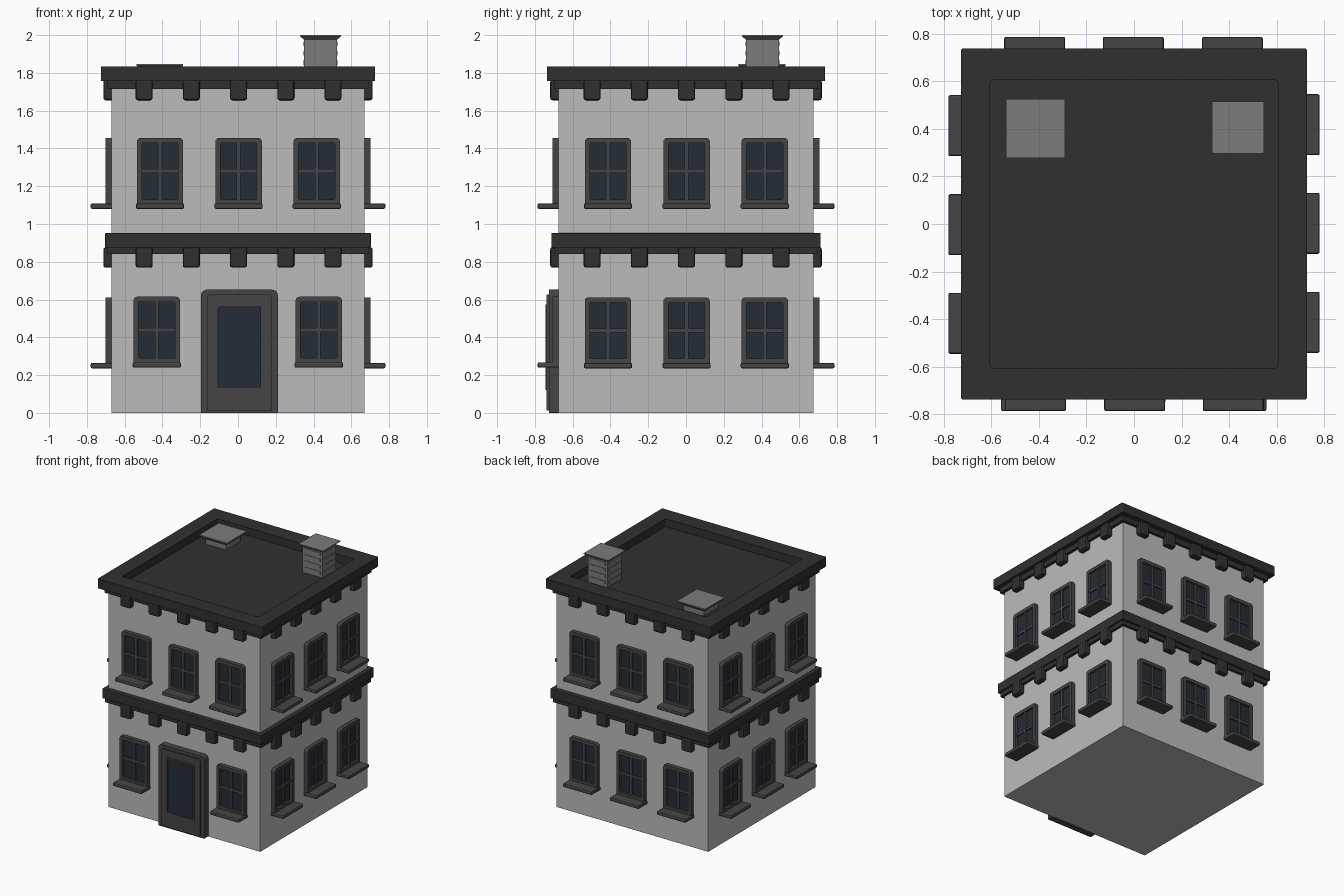
import bpy, bmesh, math
from mathutils import Matrix, Vector

if "Cube" in bpy.data.objects:
    bpy.data.objects.remove(bpy.data.objects["Cube"])


def material(name, rgb):
    m = bpy.data.materials.new(name)
    m.diffuse_color = (*rgb, 1)
    m.use_nodes = True
    m.node_tree.nodes["Principled BSDF"].inputs["Base Color"].default_value = m.diffuse_color
    return m


WALL = material("wall_grey", (0.50, 0.50, 0.50))
DARK = material("dark_trim", (0.03, 0.03, 0.03))
FRAME = material("frame_grey", (0.06, 0.06, 0.06))
GLASS = material("dark_glass", (0.018, 0.025, 0.035))
METAL = material("vent_grey", (0.2, 0.2, 0.2))


class Part:
    """Collects primitives into one mesh; faces remember their material slot."""
    def __init__(self, *mats):
        self.bm, self.mats = bmesh.new(), mats

    def box(self, lo, hi, slot=0, bevel=0.0, flare=1.0):
        lo, hi = Vector(lo), Vector(hi)
        tmp = bmesh.new()
        bmesh.ops.create_cube(tmp, size=1)
        for v in tmp.verts:
            k = 1.0 if v.co.z > 0 else flare      # flare narrows the underside
            v.co = (lo + hi) / 2 + Vector((v.co.x * k * (hi - lo).x,
                                           v.co.y * k * (hi - lo).y, v.co.z * (hi - lo).z))
        if bevel:
            bmesh.ops.bevel(tmp, geom=tmp.edges[:], offset=bevel, segments=2,
                            profile=0.5, affect='EDGES')
        for f in tmp.faces:
            f.material_index = slot
        mesh = bpy.data.meshes.new("tmp")
        tmp.to_mesh(mesh)
        tmp.free()
        self.bm.from_mesh(mesh)
        bpy.data.meshes.remove(mesh)

    def plate(self, outer, y0, y1, inner=None, slot=0):
        """Outline in x-z extruded along y, optionally with a hole."""
        bm = self.bm
        loops = [[bm.verts.new((x, y, z)) for x, z in o]
                 for o in (outer, inner) if o for y in (y0, y1)]
        n = len(outer)
        pairs = [(0, 1)] if not inner else [(0, 1), (1, 3), (3, 2), (2, 0)]
        faces = []
        for a, b in pairs:
            for i in range(n):
                j = (i + 1) % n
                faces.append(bm.faces.new((loops[a][i], loops[a][j], loops[b][j], loops[b][i])))
        if not inner:
            faces += [bm.faces.new(loops[0]), bm.faces.new(loops[1])]
        for f in faces:
            f.material_index = slot

    def mesh(self, name):
        bmesh.ops.recalc_face_normals(self.bm, faces=self.bm.faces[:])
        me = bpy.data.meshes.new(name)
        self.bm.to_mesh(me)
        self.bm.free()
        for m in self.mats:
            me.materials.append(m)
        return me


def place(name, mesh, matrix=Matrix()):
    ob = bpy.data.objects.new(name, mesh)
    bpy.context.collection.objects.link(ob)
    ob.matrix_world = matrix
    return ob


def outline(x, z, hx, hz, r_low=0.003, r_top=0.003, n=4):
    """Rounded rectangle centred on x, z with half sizes hx, hz."""
    pts = []
    for sx, sz, start in ((-1, -1, 180), (1, -1, 270), (1, 1, 0), (-1, 1, 90)):
        r = r_low if sz < 0 else r_top
        for i in range(n):
            a = math.radians(start + 90 * i / (n - 1))
            pts.append((x + sx * (hx - r) + r * math.cos(a), z + sz * (hz - r) + r * math.sin(a)))
    return pts


# Wall-local frame: u along x, outward is -y, z up; side 0 front, 1 right, 2 back, 3 left
HX, HY = 0.67, 0.676


def on_wall(side, u, z):
    return (Matrix.Rotation(side * math.pi / 2, 4, 'Z')
            @ Matrix.Translation((u, -(HY if side % 2 == 0 else HX), z)))


# Main walls
p = Part(WALL)
p.box((-HX, -HY, 0), (HX, HY, 1.74))
place("walls", p.mesh("walls"))

# Floor band between the storeys
p = Part(DARK)
p.box((-0.703, -0.713, 0.875), (0.703, 0.713, 0.952), bevel=0.004)
p.box((-0.69, -0.696, 0.841), (0.69, 0.696, 0.88))
place("storey_band", p.mesh("storey_band"))

# Roof deck, which also forms the lower cornice step
p = Part(DARK)
p.box((-0.692, -0.698, 1.716), (0.692, 0.698, 1.77))
place("roof_deck", p.mesh("roof_deck"))

# Raised parapet ring around the deck
p = Part(DARK)
p.plate(outline(0, 0, 0.726, 0.737, 0.008, 0.008), 1.758, 1.833,
        inner=outline(0, 0, 0.604, 0.604, 0.01, 0.01))
place("parapet", p.mesh("parapet"), Matrix.Rotation(math.pi / 2, 4, 'X'))

# Cornice brackets, five per wall and storey
p = Part(DARK)
p.box((-0.045, -0.043, 0), (0.045, 0.02, 0.108), bevel=0.012)
bracket = p.mesh("bracket")
for side in range(4):
    for z in (0.769, 1.655):
        for i in range(-2, 3):
            place("bracket", bracket, on_wall(side, i * 0.25 + 0.003, z))

# Window: frame, glazing bars, glass and sill, with z = 0 at the sill underside
p = Part(FRAME, GLASS)
mid = 0.2
p.plate(outline(0, mid, 0.123, 0.176, 0.005, 0.02), -0.032, 0.01,
        inner=outline(0, mid, 0.096, 0.149, 0.004, 0.006))
p.box((-0.01, -0.025, 0.05), (0.01, 0, 0.35))
p.box((-0.097, -0.024, mid - 0.01), (0.097, 0, mid + 0.01))
p.box((-0.1, -0.014, 0.05), (0.1, 0.005, 0.35), slot=1)
p.box((-0.128, -0.11, 0), (0.128, 0.01, 0.029), bevel=0.008)
window = p.mesh("window")
for side in range(4):
    for u in (-0.413, 0.003, 0.417):
        place("upper_window", window, on_wall(side, u, 1.08))
        if side:
            place("lower_window", window, on_wall(side, u, 0.236))
for u in (-0.43, 0.428):
    place("lower_window", window, on_wall(0, u, 0.239))

# Front door: surround, stepped panel, glazing ring and glass
p = Part(FRAME, GLASS)
p.plate(outline(0, 0.326, 0.204, 0.326, 0.003, 0.03), -0.05, 0.01)
p.plate(outline(0, 0.32, 0.172, 0.308, 0.003, 0.02), -0.062, -0.04,
        inner=outline(0, 0.348, 0.118, 0.218))
p.plate(outline(0, 0.348, 0.126, 0.226), -0.069, -0.045,
        inner=outline(0, 0.348, 0.112, 0.212))
p.box((-0.113, -0.06, 0.135), (0.113, -0.045, 0.561), slot=1)
place("front_door", p.mesh("front_door"), on_wall(0, 0.007, 0))

# Louvred roof vent
p = Part(METAL)
p.box((-0.087, -0.087, 1.76), (0.087, 0.087, 1.985))
p.box((-0.109, -0.109, 1.978), (0.109, 0.109, 1.993), flare=0.82)
p.box((-0.109, -0.109, 1.993), (0.109, 0.109, 2.0))
for z in (1.805, 1.855, 1.905, 1.955):
    p.box((-0.091, -0.07, z - 0.012), (0.091, 0.07, z + 0.012))
    p.box((-0.07, -0.091, z - 0.012), (0.07, 0.091, z + 0.012))
place("roof_vent", p.mesh("roof_vent"), Matrix.Translation((0.437, 0.405, 0)))

# Low roof hatch
p = Part(METAL)
p.box((-0.09, -0.09, 1.76), (0.09, 0.09, 1.82))
p.box((-0.124, -0.124, 1.815), (0.124, 0.124, 1.838), flare=0.8)
p.box((-0.124, -0.124, 1.838), (0.124, 0.124, 1.847))
place("roof_hatch", p.mesh("roof_hatch"), Matrix.Translation((-0.414, 0.402, 0)))
